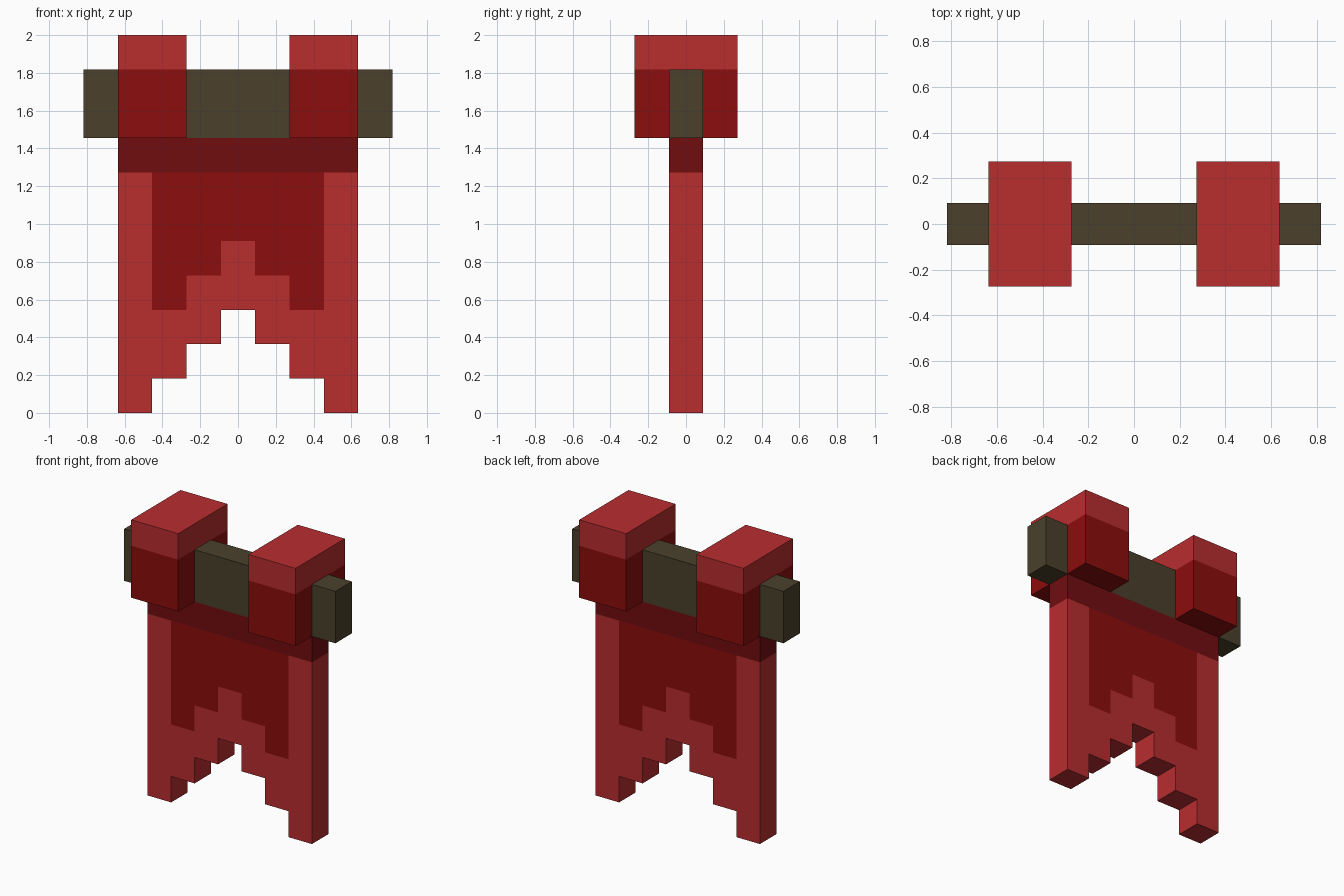
import bpy, bmesh

if "Cube" in bpy.data.objects:
    bpy.data.objects.remove(bpy.data.objects["Cube"])

U = 2 / 11  # the model sits on a grid of 11 units in height


def material(name, rgb):
    m = bpy.data.materials.new(name)
    m.diffuse_color = (*rgb, 1)
    m.use_nodes = True
    m.node_tree.nodes["Principled BSDF"].inputs["Base Color"].default_value = m.diffuse_color
    return m


LIGHT = material("light_red", (0.479, 0.026, 0.028))
DARK = material("dark_red", (0.262, 0.004, 0.004))
BAND = material("deep_red", (0.165, 0.004, 0.005))
WOOD = material("dark_wood", (0.069, 0.051, 0.024))


def finish(bm, name, mats):
    bmesh.ops.recalc_face_normals(bm, faces=bm.faces)
    mesh = bpy.data.meshes.new(name)
    bm.to_mesh(mesh)
    bm.free()
    for m in mats:
        mesh.materials.append(m)
    obj = bpy.data.objects.new(name, mesh)
    bpy.context.collection.objects.link(obj)
    return obj


def box(bm, lo, hi):
    """Add a box given by two corners in grid units."""
    v = bmesh.ops.create_cube(bm, size=1)["verts"]
    for p in v:
        p.co = [(lo[i] if p.co[i] < 0 else hi[i]) * U for i in range(3)]


# Cross bar
bm = bmesh.new()
box(bm, (-4.5, -0.5, 8), (4.5, 0.5, 10))
finish(bm, "cross_bar", [WOOD])

# Hanging loops: dark lower part, light cap
for side, x in (("left", -2.5), ("right", 2.5)):
    bm = bmesh.new()
    box(bm, (x - 1, -1.5, 8), (x + 1, 1.5, 11))
    bmesh.ops.bisect_plane(bm, geom=bm.verts[:] + bm.edges[:] + bm.faces[:],
                           plane_co=(0, 0, 10 * U), plane_no=(0, 0, 1))
    for f in bm.faces:
        f.material_index = int(f.calc_center_median().z < 10 * U)
    finish(bm, side + "_loop", [LIGHT, DARK])

# Cloth: stepped lower edge, made of square cells extruded through the thickness
bm = bmesh.new()
for col in range(-3, 4):
    for row in range(3 - abs(col), 8):
        q = [(col - 0.5, row), (col + 0.5, row), (col + 0.5, row + 1), (col - 0.5, row + 1)]
        bm.faces.new([bm.verts.new((x * U, -0.5 * U, z * U)) for x, z in q])
bmesh.ops.remove_doubles(bm, verts=bm.verts, dist=0.001)
ext = bmesh.ops.extrude_face_region(bm, geom=bm.faces[:], use_keep_orig=True)["geom"]
bmesh.ops.translate(bm, vec=(0, U, 0),
                    verts=[g for g in ext if isinstance(g, bmesh.types.BMVert)])
bm.normal_update()

# Top band all round, dark stepped panel on front and back, light border elsewhere
for f in bm.faces:
    c = f.calc_center_median() / U
    col = round(abs(c.x))
    if c.z > 7:
        f.material_index = 2
    elif abs(f.normal.y) > 0.5 and col < 3 and c.z > 5 - col:
        f.material_index = 1
finish(bm, "cloth", [LIGHT, DARK, BAND])
